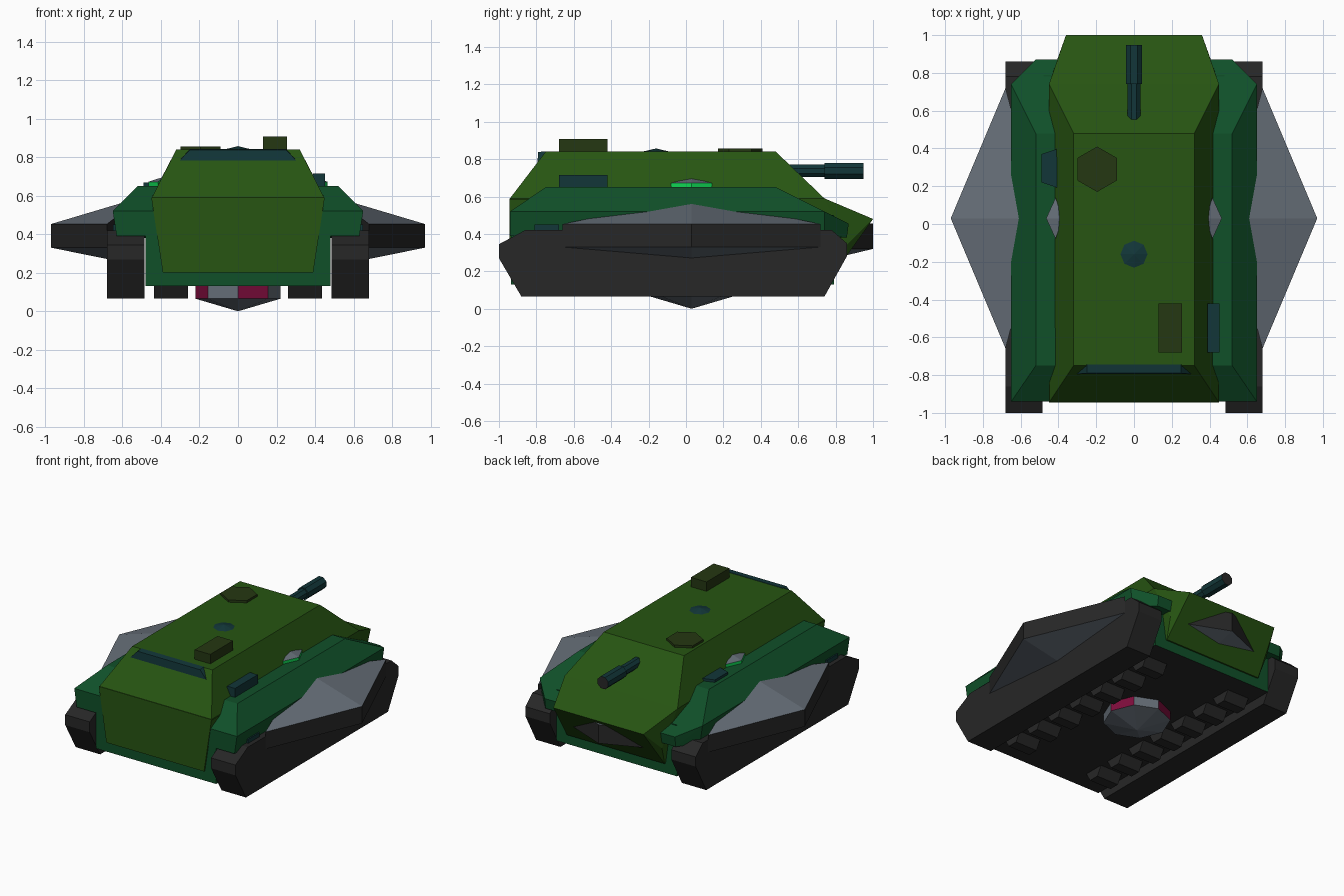
import bpy, bmesh, math
from mathutils import Vector

if "Cube" in bpy.data.objects:
    bpy.data.objects.remove(bpy.data.objects["Cube"])


def mat(name, r, g, b):
    m = bpy.data.materials.new(name)
    m.diffuse_color = (r, g, b, 1)
    m.use_nodes = True
    m.node_tree.nodes["Principled BSDF"].inputs["Base Color"].default_value = m.diffuse_color
    return m


OLIVE = mat("olive green", .020, .090, .006)
GREEN = mat("dark green", .005, .080, .022)
GREY = mat("blue grey", .130, .155, .185)
BLACK = mat("track black", .020, .020, .020)
TEAL = mat("dark teal", .006, .037, .040)
BROWN = mat("olive brown", .018, .038, .006)
CRIMSON = mat("crimson", .210, .004, .045)
GLOW = mat("bright green", .005, .680, .090)


def hull(name, pts, mats, rule=None):
    """Convex solid around the points; rule(face) picks the material slot."""
    bm = bmesh.new()
    for p in pts:
        bm.verts.new(p)
    res = bmesh.ops.convex_hull(bm, input=bm.verts)
    loose = [v for v in bm.verts if not v.link_faces]
    bmesh.ops.delete(bm, geom=loose, context='VERTS')
    bmesh.ops.recalc_face_normals(bm, faces=bm.faces)
    bmesh.ops.dissolve_limit(bm, angle_limit=.02, verts=bm.verts, edges=bm.edges)
    bm.normal_update()
    if rule:
        for f in bm.faces:
            f.material_index = rule(f)
    me = bpy.data.meshes.new(name)
    bm.to_mesh(me)
    bm.free()
    for m in mats:
        me.materials.append(m)
    ob = bpy.data.objects.new(name, me)
    bpy.context.collection.objects.link(ob)
    return ob


def both(pts):
    """Points plus their mirror image across x = 0."""
    return [(s * x, y, z) for s in (1, -1) for x, y, z in pts]


def box(name, x0, x1, y0, y1, z0, z1, m):
    return hull(name, [(x, y, z) for x in (x0, x1) for y in (y0, y1) for z in (z0, z1)], [m])


def ring(n, r, z, c=(0, 0), turn=0):
    return [(c[0] + r * math.cos(turn + math.tau * i / n),
             c[1] + r * math.sin(turn + math.tau * i / n), z) for i in range(n)]


def diamond(name, tip, corner, half, inner, z0, z1, low, high, mats, place):
    """Half diamond pointing outward with a flat rim band and sloped top and bottom."""
    pts = [(a, b, z) for a, b in ((tip, 0), (corner, half), (corner, -half)) for z in (z0, z1)]
    pts += [(inner, 0, low), (inner, 0, high)]
    return hull(name, [place(p) for p in pts], mats,
                lambda f: 0 if abs(f.normal.z) > .08 else 1)


# Lower olive body with the sloped nose
hull("lower_body", both([(.39, -.945, .2), (.39, .8, .2), (.41, .86, .34), (.36, 1.0, .48),
                         (.45, .74, .59), (.45, -.945, .59)]), [OLIVE])
# Upper olive casemate
hull("casemate", both([(.45, -.945, .585), (.45, .74, .59), (.32, .48, .84), (.32, -.75, .84)]), [OLIVE])

# Dark green hull tub with black underside
hull("hull_tub", both([(x, y, z) for x in (.48,) for y in (-.935, .79) for z in (.13, .5)]),
     [GREEN, BLACK], lambda f: 1 if f.normal.z < -.5 else 0)

TRACK = [(-.88, .065), (.74, .065), (.86, .28), (.86, .35), (.78, .42),
         (-.86, .42), (-1, .345), (-1, .27)]

for s, side in ((1, "right"), (-1, "left")):
    # Fender with sloped shoulders
    hull(side + "_fender", [(s * x, y, z) for x, y, z in (
        (.40, -.75, .65), (.52, -.75, .65), (.40, .48, .65), (.52, .48, .65),
        (.40, -.94, .52), (.65, -.94, .52), (.65, .74, .52), (.40, .87, .455), (.52, .87, .455),
        (.40, -.94, .39), (.63, -.94, .39), (.63, .74, .39), (.52, .86, .38), (.40, .86, .38))], [GREEN])
    # Track block
    hull(side + "_track", [(s * x, y, z) for x in (.485, .68) for y, z in TRACK], [BLACK])
    # Side wing and small signal lamp share one diamond shape
    out = lambda p: (s * p[0], p[1] + .03, p[2])
    diamond(side + "_wing", .97, .68, .69, .5, .33, .453, .235, .593, [GREY, BLACK], out)
    diamond(side + "_lamp", .465, .415, .11, .38, .64, .672, .63, .70, [GREY, GLOW], out)
    # Small roller ridges under the hull
    for i in range(7):
        y = -.72 + i * .215
        hull(f"{side}_roller_{i + 1}", [(s * x, a, b) for x in (.26, .435)
             for a, b, _ in ring(6, .075, 0, (y, .13))], [BLACK])
    # Side hatch strip on the fender wall
    box(side + "_side_strip", s * .6, s * .649, -.81, -.68, .41, .45, TEAL)

# Diamond lamp under the nose, pointing backward
diamond("nose_lamp", 1.0, .87, .32, .75, .32, .455, .26, .48, [GREY, BLACK],
        lambda p: (p[1], p[0], p[2]))


# Belly gem: eight alternating sides and a shallow point
def gem_rule(f):
    c = f.calc_center_median()
    if abs(f.normal.z) > .5:
        return 0
    return 1 if int((math.atan2(c.y - .03, c.x) % math.tau) / (math.tau / 8)) % 2 == 0 else 0


hull("belly_gem", ring(8, .22, .065, (0, .03)) + ring(8, .22, .15, (0, .03)) + [(0, .03, 0)],
     [GREY, CRIMSON], gem_rule)

# Vision block at the front of the roof
hull("vision_block", both([(.31, -.795, .775), (.25, -.79, .838), (.25, -.745, .842),
                           (.31, -.70, .775)]), [TEAL])

# Roof details
hull("roof_cap", ring(8, .08, .838, (0, -.16)) + [(0, -.16, .857)], [TEAL])
hull("roof_hatch", ring(6, .12, .83, (-.195, .29), math.pi / 2)
     + ring(6, .12, .856, (-.195, .29), math.pi / 2), [BROWN])
box("roof_box", .13, .255, -.68, -.42, .83, .908, BROWN)
box("fender_box", .39, .452, -.68, -.42, .64, .715, TEAL)
hull("fender_hatch", [(x, y, z) for x, y in ((-.49, .37), (-.49, .22), (-.40, .19), (-.40, .40))
                      for z in (.64, .668)], [TEAL])


# Gun barrel and thicker muzzle
def tube(name, r, y0, y1, mats, rule=None):
    a = math.pi / 8
    pts = [(x, y, z + .737) for y in (y0, y1) for x, z, _ in ring(8, r, 0, turn=a)]
    return hull(name, pts, mats, rule)


tube("gun_barrel", .036, .5, .76, [TEAL])
tube("gun_muzzle", .046, .74, .948, [TEAL, BLACK], lambda f: 1 if f.normal.y > .9 else 0)
